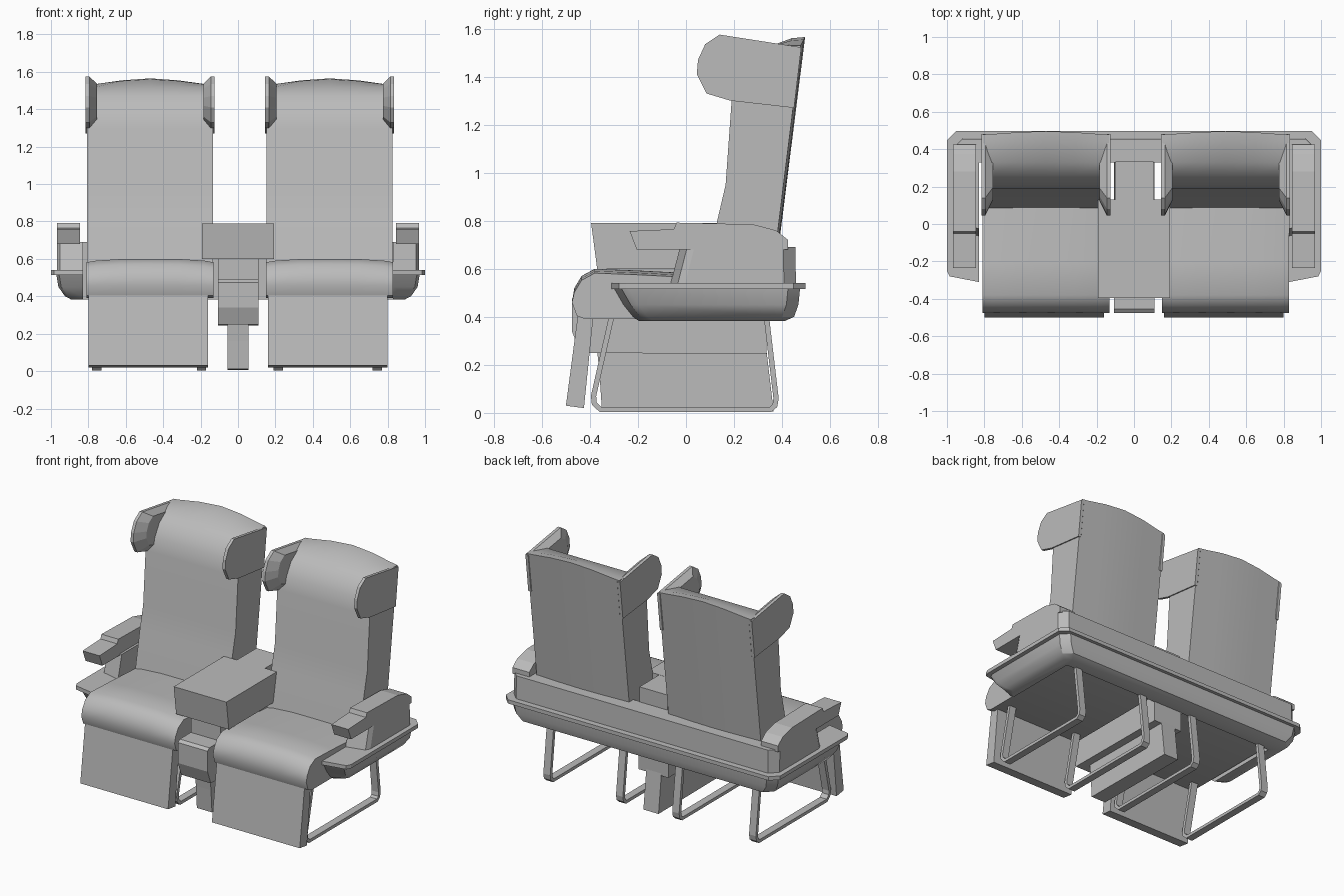
import bpy, bmesh, math
from mathutils import Vector

cube = bpy.data.objects.get("Cube")
if cube:
    bpy.data.objects.remove(cube, do_unlink=True)

GREY = (0.5, 0.5, 0.5, 1)
mat = bpy.data.materials.new("light_grey")
mat.use_nodes = True
mat.diffuse_color = GREY
mat.node_tree.nodes["Principled BSDF"].inputs["Base Color"].default_value = GREY


def loft(name, sections, smooth=None, closed=False):
    """Skin matching loops of 3D points; cap the ends unless closed."""
    bm = bmesh.new()
    rings = [[bm.verts.new(p) for p in s] for s in sections]
    n = len(rings[0])
    pairs = list(zip(rings, rings[1:]))
    if closed:
        pairs.append((rings[-1], rings[0]))
    for a, b in pairs:
        for i in range(n):
            j = (i + 1) % n
            bm.faces.new((a[i], a[j], b[j], b[i]))
    if not closed:
        bm.faces.new(rings[0])
        bm.faces.new(rings[-1])
    bmesh.ops.recalc_face_normals(bm, faces=bm.faces)
    mesh = bpy.data.meshes.new(name)
    bm.to_mesh(mesh)
    bm.free()
    mesh.materials.append(mat)
    obj = bpy.data.objects.new(name, mesh)
    bpy.context.collection.objects.link(obj)
    if smooth:
        bpy.ops.object.select_all(action='DESELECT')
        obj.select_set(True)
        bpy.context.view_layer.objects.active = obj
        bpy.ops.object.shade_smooth_by_angle(angle=math.radians(smooth))
    return obj


def prism(name, profile, x0, x1):
    """Extrude a (y, z) profile along x."""
    return loft(name, [[(x, y, z) for y, z in profile] for x in (x0, x1)])


def box(name, x0, x1, y0, y1, z0, z1):
    return prism(name, [(y0, z0), (y1, z0), (y1, z1), (y0, z1)], x0, x1)


# Seats
cushion = [(-0.42, 0.39), (-0.455, 0.405), (-0.475, 0.46), (-0.465, 0.52), (-0.435, 0.57),
           (-0.38, 0.6), (-0.2, 0.593), (0.34, 0.565), (0.34, 0.39)]
back_front = [(0.08, 0.54), (0.13, 0.8), (0.165, 0.95), (0.19, 1.3), (0.212, 1.39),
              (0.26, 1.47), (0.33, 1.52)]
leg_panel = [(-0.45, 0.41), (-0.5, 0.03), (-0.425, 0.02), (-0.385, 0.41)]
wing = [(0.14, 1.575), (0.48, 1.522), (0.45, 1.27), (0.185, 1.3), (0.085, 1.33),
        (0.045, 1.41), (0.05, 1.47), (0.08, 1.535)]
STATIONS = [-1, -0.85, -0.45, 0, 0.45, 0.85, 1]

for side, cx in (("right", -0.47), ("left", 0.49)):
    # cushion, lower along its two edges
    secs = []
    for t in STATIONS:
        drop = 0.018 * t ** 4
        secs.append([(cx + 0.34 * t, y, z - (drop if z > 0.5 else 0)) for y, z in cushion])
    loft(side + "_cushion", secs, 35)

    # backrest, bowed at the rear and the top
    secs = []
    for t in STATIONS:
        bow = math.cos(t * math.pi / 2) ** 1.3 if abs(t) < 1 else 0
        prof = back_front + [(0.44, 1.53 + 0.03 * bow), (0.478 + 0.018 * bow, 1.53 + 0.035 * bow),
                             (0.355 + 0.012 * bow, 0.54)]
        secs.append([(cx + 0.337 * t, y, z) for y, z in prof])
    loft(side + "_backrest", secs, 35)

    # leg panel under the front edge
    prism(side + "_leg_panel", leg_panel, cx - 0.33, cx + 0.31)

    # headrest wings with bevelled inner faces
    for s, label in ((-1, "outer"), (1, "inner")):
        secs = []
        for off, k in ((0.345, 1), (0.325, 1), (0.285, 0.72)):
            secs.append([(cx + s * off, 0.33 + (y - 0.33) * k, 1.44 + (z - 1.44) * k)
                         for y, z in wing])
        loft(side + "_headrest_wing_" + label, secs)


# Base shell: U-shaped outline around both sides and the rear
def outline(xo, yf, yb, c, z, xi=0.83, yi=0.33):
    half = [(xi, yi), (xi, yf - 0.03), (xo - 0.015, yf), (xo, yf + 0.03),
            (xo, yb - c), (xo - c, yb)]
    return [(x, y, z) for x, y in half] + [(-x, y, z) for x, y in reversed(half)]


loft("shell_rim", [outline(1.0, -0.28, 0.497, 0.05, z) for z in (0.515, 0.54)])
loft("lower_shell", [outline(0.972, -0.27, 0.475, 0.05, 0.52),
                     outline(0.96, -0.23, 0.468, 0.05, 0.45),
                     outline(0.925, -0.19, 0.45, 0.05, 0.4),
                     outline(0.89, -0.165, 0.41, 0.04, 0.382)], 30)
loft("upper_shell", [outline(0.968, -0.035, 0.458, 0.05, 0.535),
                     outline(0.968, 0.005, 0.455, 0.05, 0.69)])

# Armrests
armrest = [(-0.235, 0.757), (-0.205, 0.68), (0.425, 0.68), (0.425, 0.72), (0.375, 0.76),
           (0.28, 0.785), (-0.04, 0.792), (-0.05, 0.765)]
for s, side in ((-1, "right"), (1, "left")):
    prism(side + "_armrest", armrest, s * 0.845, s * 0.968)

# Centre console and pedestal
prism("console_top", [(-0.395, 0.79), (-0.37, 0.6), (0.13, 0.6), (0.13, 0.79)], -0.192, 0.192)
box("console_rear", -0.1, 0.105, 0.12, 0.335, 0.5, 0.789)
box("console_stem", -0.104, 0.109, -0.34, 0.33, 0.46, 0.61)
prism("console_body", [(-0.455, 0.49), (-0.475, 0.475), (-0.475, 0.34), (-0.44, 0.25),
                       (0.335, 0.245), (0.335, 0.49)], -0.106, 0.11)
prism("pedestal", [(-0.37, 0.26), (-0.36, 0.16), (-0.35, 0.01), (0.365, 0.005), (0.335, 0.26)],
      -0.055, 0.055)

# Leg frames: flat bar swept around an open trapezoid
leg_path = [(-0.31, 0.4), (-0.385, 0.07), (-0.382, 0.04), (-0.355, 0.013), (0.35, 0.013),
            (0.37, 0.03), (0.375, 0.06), (0.335, 0.4)]


def leg_frame(name, cx, width=0.05, thick=0.022):
    pts = [Vector(p) for p in leg_path]
    secs = []
    for i, p in enumerate(pts):
        a = (p - pts[max(i - 1, 0)]).normalized()
        b = (pts[min(i + 1, len(pts) - 1)] - p).normalized()
        d = (a + b).normalized()
        n = Vector((-d.y, d.x)) * thick / 2
        w = width / 2
        secs.append([(cx + sx * w, p.x + sn * n.x, p.y + sn * n.y)
                     for sx, sn in ((-1, -1), (1, -1), (1, 1), (-1, 1))])
    loft(name, secs)


for i, x in enumerate((-0.755, -0.195, 0.215, 0.745)):
    leg_frame("leg_frame_%d" % (i + 1), x)
